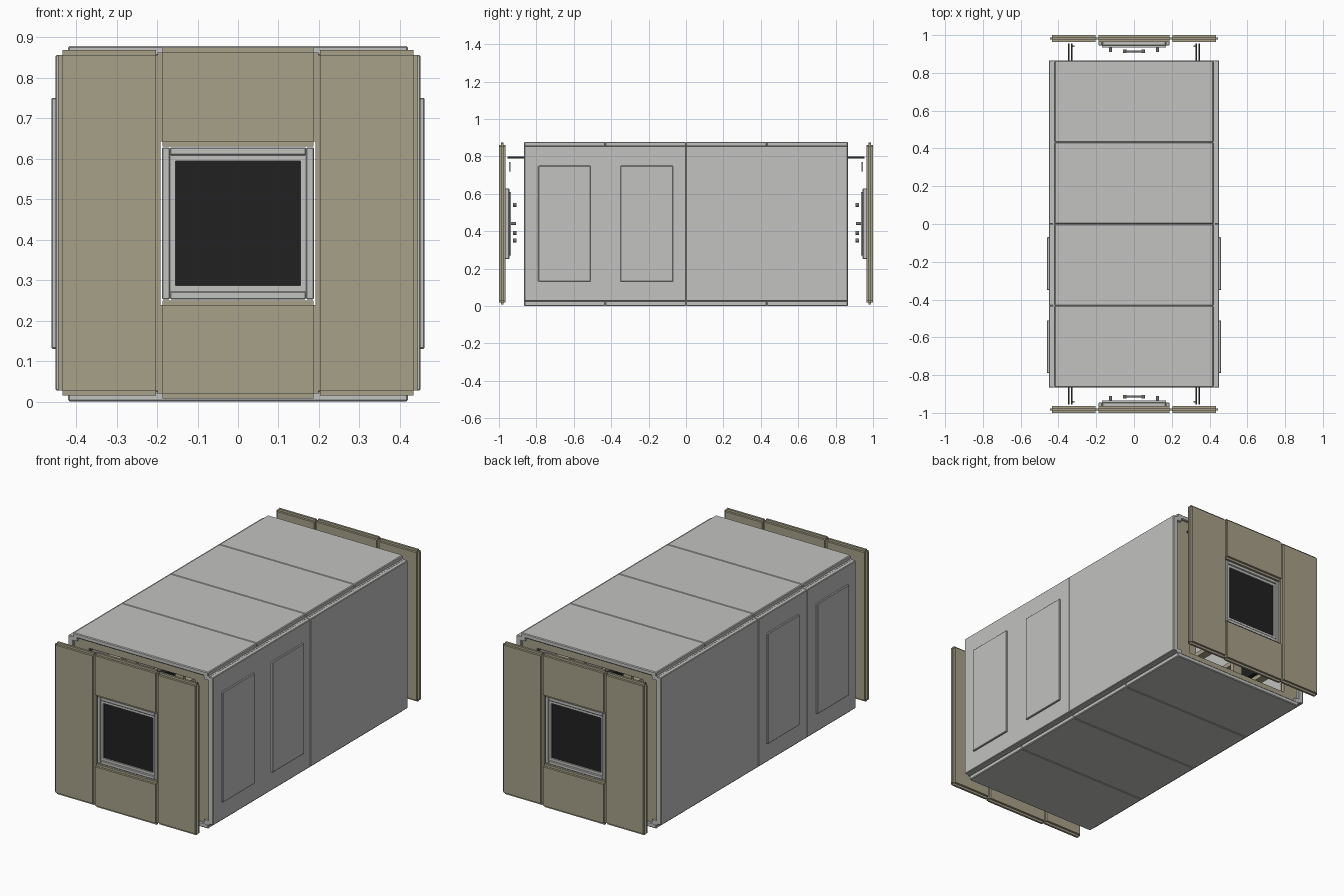
import bpy
import bmesh
from mathutils import Vector

cube = bpy.data.objects.get("Cube")
if cube:
    bpy.data.objects.remove(cube, do_unlink=True)


def material(name, r, g, b):
    m = bpy.data.materials.new(name)
    m.use_nodes = True
    m.diffuse_color = (r, g, b, 1)
    m.node_tree.nodes["Principled BSDF"].inputs["Base Color"].default_value = (r, g, b, 1)
    return m


GREY = material("light grey", 0.54, 0.54, 0.53)
TAN = material("khaki", 0.39, 0.355, 0.25)
BLACK = material("black", 0.015, 0.015, 0.015)
DARK = material("dark grey", 0.08, 0.08, 0.08)


def boxes(name, spans, mat, bevel=0):
    """One object made of boxes, each given as x, y and z ranges."""
    bm = bmesh.new()
    for span in spans:
        new = bmesh.ops.create_cube(bm, size=1)["verts"]
        for v in new:
            v.co = Vector([(a + b) / 2 + c * abs(b - a) for c, (a, b) in zip(v.co, span)])
    mesh = bpy.data.meshes.new(name)
    bm.to_mesh(mesh)
    bm.free()
    mesh.materials.append(mat)
    ob = bpy.data.objects.new(name, mesh)
    bpy.context.collection.objects.link(ob)
    if bevel:
        mod = ob.modifiers.new("edge", "BEVEL")
        mod.width = bevel
        mod.segments = 1
    return ob


def rod(name, start, end, radius, mat):
    a, b = Vector(start), Vector(end)
    bpy.ops.mesh.primitive_cylinder_add(vertices=10, radius=radius, depth=(b - a).length,
                                        location=(a + b) / 2)
    ob = bpy.context.object
    ob.name = name
    ob.rotation_euler = (b - a).to_track_quat("Z", "Y").to_euler()
    ob.data.materials.append(mat)
    bpy.ops.object.shade_smooth_by_angle()


def flanged(name, x, y, z, lip, mat):
    """Panel with a thin tongue along the middle of its four edges."""
    third = (y[1] - y[0]) / 3
    mid = (y[0] + third, y[1] - third)
    boxes(name, [(x, y, z),
                 ((x[0] - lip, x[1] + lip), mid, z),
                 (x, mid, (z[0] - lip, z[1] + lip))], mat)


def frame(name, half, bar, y, zc, mat, bevel=0):
    """Square border around the centre line."""
    inner = half - bar
    boxes(name, [((-half, -inner), y, (zc - half, zc + half)),
                 ((inner, half), y, (zc - half, zc + half)),
                 ((-inner, inner), y, (zc + inner, zc + half)),
                 ((-inner, inner), y, (zc - half, zc - inner))], mat, bevel)


L = 0.865          # half length of the shell
ZC = 0.44          # middle height

# Roof and floor, four panels each
for i in range(4):
    y = (-L + i * L / 2, -L + (i + 1) * L / 2)
    boxes("roof_panel", [((-0.42, 0.42), y, (0.853, 0.878))], GREY, 0.004)
    boxes("floor_panel", [((-0.42, 0.42), y, (0, 0.025))], GREY, 0.004)

for s in (-1, 1):
    # Long walls: two panels per side, the right one split once more
    seams = (-L, 0, L) if s > 0 else (-L, -L / 2, 0, L)
    for a, b in zip(seams, seams[1:]):
        boxes("wall_panel", [((s * 0.42, s * 0.451), (a, b), (0.027, 0.856))], GREY, 0.003)
    # Corner rails joining walls to roof and floor
    boxes("corner_rail", [((s * 0.395, s * 0.43), (-L, L), (0.835, 0.857)),
                          ((s * 0.395, s * 0.43), (-L, L), (0.022, 0.045))], GREY)
    # Raised doors
    for y in ((-0.79, -0.51), (-0.35, -0.07)):
        boxes("door", [((s * 0.445, s * 0.461), y, (0.13, 0.75))], GREY, 0.003)
    # Rack shelves and equipment inside each wall
    boxes("rack_shelf", [((s * 0.34, s * 0.419), (-0.85, 0.85), (z, z + 0.025))
                         for z in (0.07, 0.25, 0.43, 0.61, 0.78)], TAN)
    boxes("rack_post", [((s * 0.33, s * 0.419), (y - 0.012, y + 0.012), (0.025, 0.853))
                        for y in (-0.84, -0.42, 0, 0.42, 0.84)], TAN)
    boxes("equipment_box", [((s * 0.35, s * 0.419), (y - 0.17, y + 0.17), (z, z + 0.12))
                            for y in (-0.63, -0.21, 0.21, 0.63)
                            for z in (0.1, 0.46)], GREY)
    boxes("equipment_screen", [((s * 0.345, s * 0.41), (y - 0.15, y + 0.15), (0.3, 0.4))
                               for y in (-0.63, -0.21, 0.21, 0.63)], BLACK)

# Ribs under the roof and over the floor
for z in ((0.81, 0.853), (0.025, 0.06)):
    boxes("cross_rib", [((-0.4, 0.4), (y - 0.012, y + 0.012), z)
                        for y in (-0.84, -0.42, 0, 0.42, 0.84)], TAN)
    boxes("long_rib", [((x - 0.012, x + 0.012), (-0.84, 0.84), z)
                       for x in (-0.3, -0.12, 0.12, 0.3)], TAN)
boxes("ceiling_lamp", [((-0.08, 0.08), (y - 0.1, y + 0.1), (0.82, 0.85))
                       for y in (-0.65, -0.2, 0.2, 0.65)], BLACK)

# End bulkheads, standing clear of the shell
for s in (-1, 1):
    def span(a, b):
        return tuple(sorted((s * a, s * b)))

    panel = span(0.964, 1.0)
    for side in (-1, 1):
        x = tuple(sorted((side * 0.203, side * 0.433)))
        flanged("end_side_panel", x, panel, (0.027, 0.856), 0.012, TAN)
    flanged("end_upper_panel", (-0.187, 0.187), panel, (0.642, 0.862), 0.012, TAN)
    flanged("end_lower_panel", (-0.187, 0.187), panel, (0.02, 0.238), 0.012, TAN)

    # Hatch: stepped frame with a black pane
    frame("hatch_outer_frame", 0.188, 0.02, span(0.945, 0.982), ZC, GREY, 0.003)
    frame("hatch_inner_frame", 0.17, 0.016, span(0.935, 0.976), ZC, GREY)
    boxes("hatch_pane", [((-0.156, 0.156), span(0.942, 0.968), (ZC - 0.156, ZC + 0.156))], BLACK)

    # Inner grab handles with rounded ends
    for z in (0.35, 0.39, 0.54):
        rod("hatch_handle", (-0.05, s * 0.914, z), (0.05, s * 0.914, z), 0.005, GREY)
        for x in (-0.05, 0.05):
            rod("handle_end", (x, s * 0.905, z), (x, s * 0.925, z), 0.01, GREY)
    for x in (-0.125, 0.125):
        rod("hatch_knob", (x, s * 0.91, ZC), (x, s * 0.945, ZC), 0.008, GREY)

    # Twin guide rods and latches between shell and bulkhead
    for x in (-0.345, -0.33, 0.33, 0.345):
        rod("guide_rod", (x, s * 0.8, 0.794), (x, s * 0.955, 0.794), 0.005, DARK)
    for x in (-0.322, 0.322):
        boxes("latch", [((x - 0.008, x + 0.008), span(0.938, 0.946), (0.72, 0.77))], GREY)
